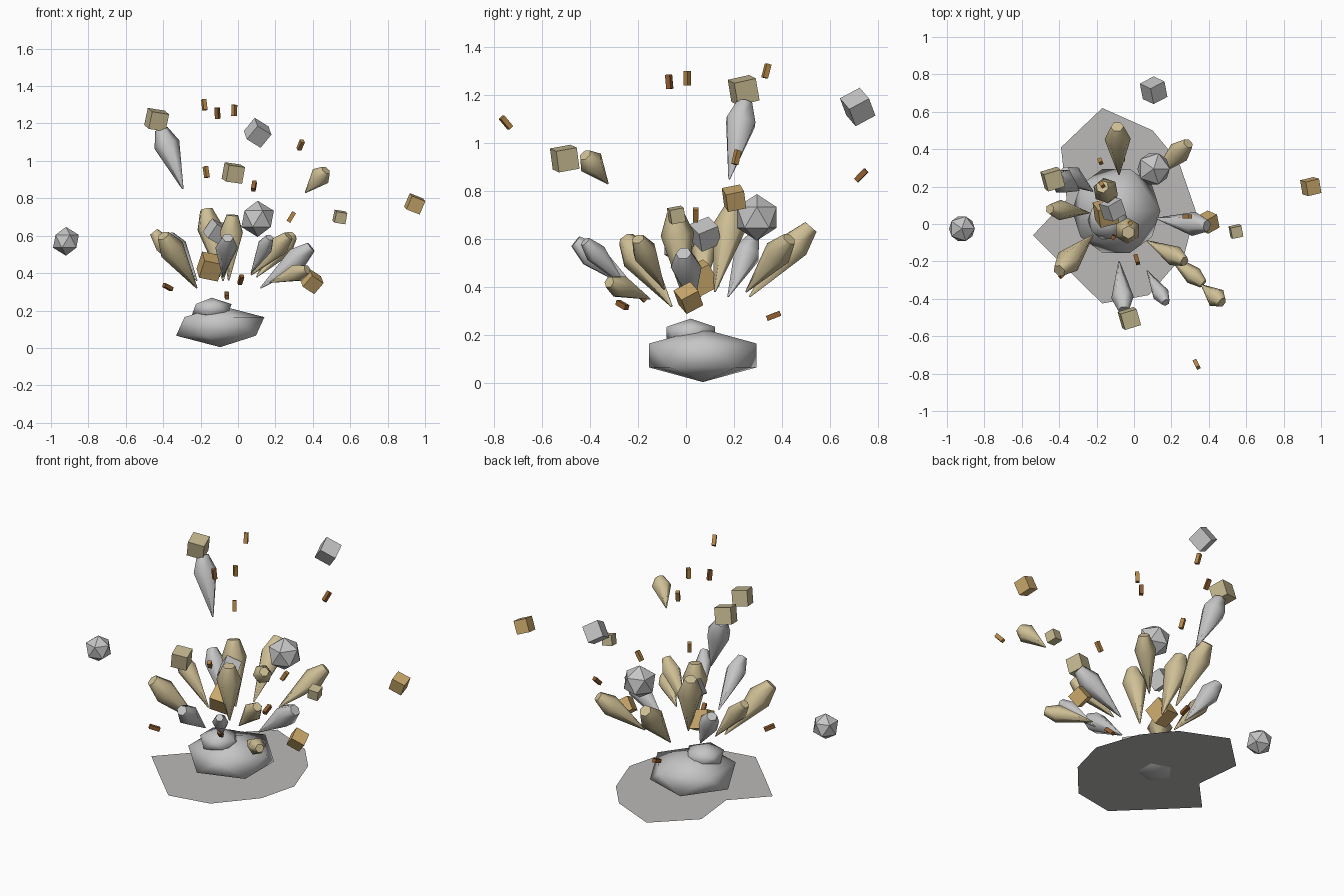
import bpy, bmesh, math, random
from mathutils import Vector, Euler

if "Cube" in bpy.data.objects:
    bpy.data.objects.remove(bpy.data.objects["Cube"])

random.seed(4)


def mat(name, col):
    m = bpy.data.materials.new(name)
    m.diffuse_color = (*col, 1)
    m.use_nodes = True
    m.node_tree.nodes["Principled BSDF"].inputs["Base Color"].default_value = m.diffuse_color
    return m


GREY = mat("dust_grey", (0.56, 0.56, 0.56))
GROUND = mat("scorch_grey", (0.50, 0.49, 0.48))
TAN = mat("sand_tan", (0.62, 0.52, 0.30))
STONE = mat("dull_khaki", (0.56, 0.48, 0.28))
GOLD = mat("clay_gold", (0.60, 0.40, 0.15))
BROWN = mat("wood_brown", (0.28, 0.11, 0.03))
AMBER = mat("wood_amber", (0.46, 0.24, 0.06))


def add(name, bm, material, loc=(0, 0, 0), smooth=None):
    bmesh.ops.recalc_face_normals(bm, faces=bm.faces)
    me = bpy.data.meshes.new(name)
    bm.to_mesh(me)
    bm.free()
    me.materials.append(material)
    ob = bpy.data.objects.new(name, me)
    ob.location = loc
    bpy.context.collection.objects.link(ob)
    if smooth:
        bpy.ops.object.select_all(action='DESELECT')
        ob.select_set(True)
        bpy.context.view_layer.objects.active = ob
        bpy.ops.object.shade_smooth_by_angle(angle=math.radians(smooth))
    return ob


def ico(name, loc, r, material, squash=1.0, smooth=None):
    bm = bmesh.new()
    bmesh.ops.create_icosphere(bm, subdivisions=1, radius=r)
    for v in bm.verts:
        v.co.z *= squash
    return add(name, bm, material, loc, smooth)


def spike(name, tip, end, r, material):
    """Six-sided dirt jet: thin at the tip, widest near the outer end."""
    tip, end = Vector(tip), Vector(end)
    d = end - tip
    rot = d.to_track_quat('Z', 'Y')
    bm = bmesh.new()
    rings = []
    for f, k in ((0, 0.06), (0.74, 1.0), (1.0, 0.5)):
        rings.append([bm.verts.new(rot @ Vector((
            r * k * math.cos(i * math.pi / 3), r * k * math.sin(i * math.pi / 3), f * d.length)))
            for i in range(6)])
    for a, b in zip(rings, rings[1:]):
        for i in range(6):
            j = (i + 1) % 6
            bm.faces.new((a[i], a[j], b[j], b[i]))
    bm.faces.new(rings[0])
    bm.faces.new(rings[-1])
    add(name, bm, material, tip, 62)


def box(name, loc, size, material, rot):
    bm = bmesh.new()
    bmesh.ops.create_cube(bm, size=1)
    for v in bm.verts:
        v.co = rot @ Vector([c * s for c, s in zip(v.co, size)])
    add(name, bm, material, loc)


# flat scorch patch on the ground
bm = bmesh.new()
outline = [(-0.17, 0.62), (0.10, 0.50), (0.24, 0.33), (0.33, 0.07), (0.27, -0.16), (0.08, -0.38),
           (-0.17, -0.425), (-0.39, -0.21), (-0.54, -0.06), (-0.36, 0.13), (-0.39, 0.41)]
bm.faces.new([bm.verts.new((x, y, 0.03)) for x, y in outline])
add("ground_patch", bm, GROUND)

# dust mounds
ico("large_mound", (-0.095, 0.07, 0.115), 0.264, GREY, 0.42, 80)
ico("small_mound", (-0.14, 0.02, 0.207), 0.118, GREY, 0.52, 80)

# jets thrown outward
for i, (tip, end, r, m) in enumerate([
    ((-0.08, 0.265, 0.36), (-0.09, 0.52, 0.65), 0.07, TAN),
    ((0.10, 0.25, 0.38), (0.29, 0.43, 0.60), 0.06, TAN),
    ((-0.24, 0.06, 0.36), (-0.45, 0.08, 0.62), 0.055, TAN),
    ((-0.22, -0.06, 0.32), (-0.40, -0.25, 0.60), 0.07, TAN),
    ((-0.08, -0.20, 0.38), (-0.055, -0.46, 0.59), 0.06, GREY),
    ((0.07, -0.25, 0.40), (0.17, -0.42, 0.59), 0.045, GREY),
    ((0.07, -0.09, 0.39), (0.27, -0.20, 0.60), 0.055, TAN),
    ((0.17, -0.15, 0.35), (0.37, -0.32, 0.42), 0.05, TAN),
    ((0.12, 0.03, 0.32), (0.39, -0.01, 0.54), 0.065, GREY),
    ((0.36, -0.325, 0.83), (0.47, -0.42, 0.95), 0.055, TAN),
    ((-0.295, 0.18, 0.85), (-0.41, 0.245, 1.17), 0.07, GREY),
    ((-0.10, 0.12, 0.38), (-0.17, 0.20, 0.74), 0.07, TAN),
    ((-0.05, -0.01, 0.36), (-0.03, -0.045, 0.71), 0.07, TAN),
    ((-0.22, 0.175, 0.36), (-0.37, 0.28, 0.60), 0.06, GREY),
]):
    spike(f"dirt_jet_{i + 1}", tip, end, r, m)

# tumbling cubes
for i, (loc, s, m) in enumerate([
    ((-0.435, 0.24, 1.22), 0.095, STONE), ((-0.025, -0.505, 0.935), 0.09, STONE),
    ((0.105, 0.715, 1.15), 0.095, GREY), ((0.945, 0.20, 0.77), 0.078, GOLD),
    ((0.545, -0.04, 0.70), 0.06, STONE), ((0.395, 0.01, 0.355), 0.08, GOLD),
    ((-0.15, 0.06, 0.435), 0.105, GOLD), ((-0.115, 0.08, 0.62), 0.09, GREY),
]):
    e = Euler([random.uniform(0.1, 0.6) for _ in range(3)])
    box(f"debris_cube_{i + 1}", loc, (s, s, s), m, e.to_matrix())

# faceted rocks
ico("near_rock", (0.105, 0.295, 0.69), 0.097, GREY)
ico("far_rock", (-0.92, -0.025, 0.57), 0.077, GREY)

# splinters pointing away from the blast
for i, (loc, m) in enumerate([
    ((-0.18, 0.335, 1.30), AMBER), ((-0.11, -0.07, 1.255), BROWN), ((-0.02, 0.005, 1.27), AMBER),
    ((-0.17, 0.21, 0.94), AMBER), ((0.335, -0.75, 1.085), AMBER), ((0.085, 0.73, 0.865), BROWN),
    ((0.285, 0.04, 0.70), AMBER), ((-0.375, -0.265, 0.325), BROWN), ((0.015, -0.19, 0.365), BROWN),
    ((-0.06, 0.365, 0.28), BROWN),
]):
    d = Vector(loc) - Vector((-0.05, 0.03, 0.15))
    box(f"splinter_{i + 1}", loc, (0.022, 0.022, 0.06), m, d.to_track_quat('Z', 'Y').to_matrix())
